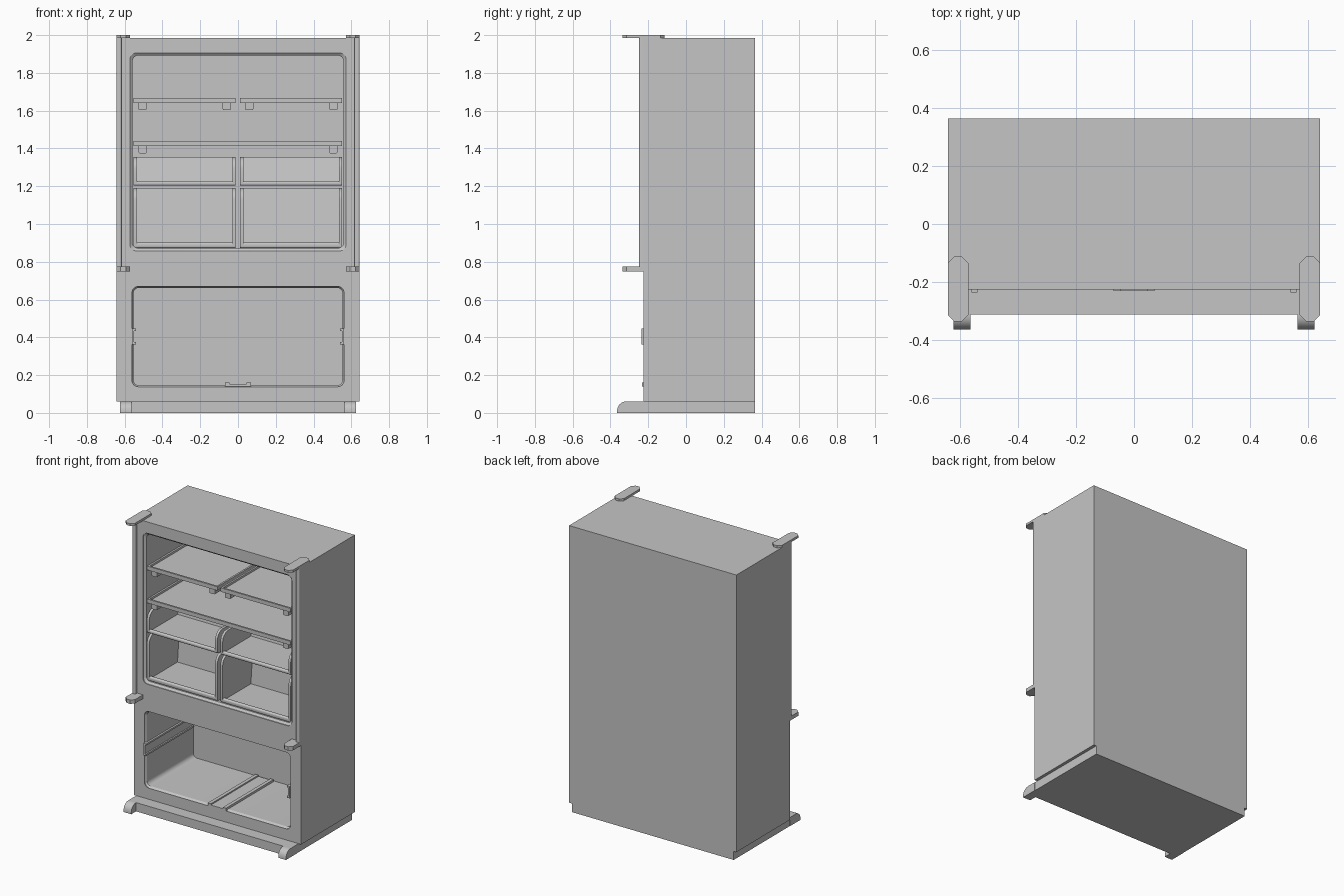
import bpy, bmesh, math

cube = bpy.data.objects.get("Cube")
if cube:
    bpy.data.objects.remove(cube, do_unlink=True)

grey = bpy.data.materials.new("plain grey")
grey.use_nodes = True
grey.diffuse_color = (0.56, 0.56, 0.56, 1)
grey.node_tree.nodes["Principled BSDF"].inputs["Base Color"].default_value = grey.diffuse_color

parts = []


def finish(name, bm):
    bmesh.ops.recalc_face_normals(bm, faces=bm.faces[:])
    mesh = bpy.data.meshes.new(name)
    bm.to_mesh(mesh)
    bm.free()
    mesh.materials.append(grey)
    obj = bpy.data.objects.new(name, mesh)
    bpy.context.collection.objects.link(obj)
    parts.append(obj)
    return obj


def place(axis, u, v, w):
    return {"x": (w, u, v), "y": (u, w, v), "z": (u, v, w)}[axis]


def loft(name, axis, sections):
    """Skin a list of (outline, position) sections along an axis and cap the ends."""
    bm = bmesh.new()
    rings = [[bm.verts.new(place(axis, u, v, w)) for u, v in pts] for pts, w in sections]
    n = len(rings[0])
    for a, b in zip(rings, rings[1:]):
        for i in range(n):
            j = (i + 1) % n
            bm.faces.new((a[i], a[j], b[j], b[i]))
    bm.faces.new(rings[0])
    bm.faces.new(rings[-1])
    return finish(name, bm)


def prism(name, axis, pts, lo, hi):
    return loft(name, axis, [(pts, lo), (pts, hi)])


def rect(u0, u1, v0, v1, radii=(0, 0, 0, 0), steps=6):
    """Rectangle outline; radii run low-low, high-low, high-high, low-high."""
    pts = []
    corners = ((u0, v0, 1, 1), (u1, v0, -1, 1), (u1, v1, -1, -1), (u0, v1, 1, -1))
    for k, ((u, v, su, sv), r) in enumerate(zip(corners, radii)):
        if not r:
            pts.append((u, v))
            continue
        for i in range(steps + 1):
            a = math.pi + (k + i / steps) * math.pi / 2
            pts.append((u + su * r + r * math.cos(a), v + sv * r + r * math.sin(a)))
    return pts


def box(name, x, y, z):
    x = sorted(x)
    return prism(name, "z", rect(*x, *y), *z)


FRONT, BACK = -0.226, 0.365
INNER = -0.208

# Cabinet with two rounded compartments cut out of the front
cabinet = box("cabinet", (-0.643, 0.643), (FRONT, BACK), (0.06, 1.985))
for half, low, high, lip, deep in ((0.572, 0.857, 1.906, 0.014, 0.29),
                                   (0.562, 0.138, 0.67, 0.008, 0.30)):
    outer = rect(-half, half, low, high, (0.035,) * 4)
    inner = rect(-half + lip, half - lip, low + lip, high - lip, (0.03,) * 4)
    cutter = loft("compartment_cutter", "y",
                  [(outer, FRONT - 0.05), (outer, FRONT + 0.006), (inner, INNER), (inner, deep)])
    cutter.hide_render = True
    mod = cabinet.modifiers.new("compartment", "BOOLEAN")
    mod.operation, mod.solver, mod.object = "DIFFERENCE", "EXACT", cutter
    bpy.context.view_layer.objects.active = cabinet
    bpy.ops.object.modifier_apply(modifier=mod.name)
    parts.remove(cutter)
    bpy.data.objects.remove(cutter, do_unlink=True)

# Plinth, feet, hinges and edge strips
box("plinth", (-0.622, 0.622), (-0.312, BACK), (0, 0.061))
for s, side in ((-1, "right"), (1, "left")):
    prism(side + "_foot", "x", rect(-0.365, -0.25, 0, 0.061, (0, 0, 0, 0.05)), s * 0.565, s * 0.624)
    xs = sorted((s * 0.572, s * 0.643))
    prism(side + "_top_hinge", "z", rect(*xs, -0.336, -0.113, (0.022,) * 4, 1), 1.984, 2.0)
    prism(side + "_middle_hinge", "z", rect(*xs, -0.336, -0.2, (0.022, 0.022, 0, 0), 1), 0.748, 0.775)
    xs = sorted((s * 0.617, s * 0.643))
    prism(side + "_edge_strip", "z", rect(*xs, -0.248, -0.22, (0.008, 0.008, 0, 0), 4), 0.77, 1.985)


# Shelves with a raised rim, each on small runners
def shelf(name, x0, x1, z0, z1, runners):
    bm = bmesh.new()
    bmesh.ops.create_cube(bm, size=1)
    for v in bm.verts:
        v.co = (x0 if v.co.x < 0 else x1, INNER if v.co.y < 0 else 0.24, z0 if v.co.z < 0 else z1)
    bm.normal_update()
    top = [f for f in bm.faces if f.normal.z > 0.9]
    bmesh.ops.inset_region(bm, faces=top, thickness=0.018)
    bmesh.ops.inset_region(bm, faces=top, thickness=0.003, depth=-0.012)
    finish(name, bm)
    for x in runners:
        prism(name + "_runner", "y", rect(x - 0.021, x + 0.021, z0 - 0.038, z0 + 0.002, (0.006, 0.006, 0, 0), 3),
              INNER + 0.01, 0.22)


shelf("right_upper_shelf", -0.553, -0.013, 1.641, 1.668, (-0.505, -0.06))
shelf("left_upper_shelf", 0.011, 0.551, 1.641, 1.668, (0.06, 0.505))
shelf("wide_shelf", -0.553, 0.551, 1.412, 1.439, (-0.505, 0.505))


# Open-front bins: rounded side walls, floor, front lip and sloping back
def bin_tray(name, x0, x1, z0, z1, lip, radius):
    wall, rear = 0.017, 0.12
    side = rect(INNER, rear + 0.03, z0, z1, (0.015, 0, 0, radius))
    for x in (x0, x1 - wall):
        prism(name + "_side", "x", side, x, x + wall)
    box(name + "_floor", (x0, x1), (INNER + 0.015, rear + 0.02), (z0, z0 + 0.015))
    prism(name + "_lip", "x", rect(INNER, INNER + 0.025, z0, z0 + lip, (0.01,) * 4, 4), x0 + 0.002, x1 - 0.002)
    prism(name + "_back", "x", [(rear - 0.02, z0), (rear, z0), (rear + 0.03, z1), (rear + 0.01, z1)], x0, x1)


for side, x0, x1 in (("right", -0.553, -0.013), ("left", 0.011, 0.551)):
    bin_tray(side + "_small_bin", x0, x1, 1.203, 1.354, 0.025, 0.06)
    bin_tray(side + "_large_bin", x0, x1, 0.872, 1.19, 0.03, 0.06)

# Channel rails on the walls and floor of the lower compartment
REACH = (-0.236, 0.29)
for s, side in ((-1, "right"), (1, "left")):
    box(side + "_rail_web", (s * 0.551, s * 0.562), REACH, (0.362, 0.446))
    for z in (0.362, 0.434):
        box(side + "_rail_flange", (s * 0.541, s * 0.56), REACH, (z, z + 0.012))
    box("floor_rail_flange", (s * 0.046, s * 0.07), (-0.232, 0.29), (0.14, 0.161))
box("floor_rail_web", (-0.06, 0.06), (-0.232, 0.29), (0.14, 0.152))

# Smooth the curved corners, keep real edges sharp
for obj in bpy.context.scene.objects:
    obj.select_set(obj in parts)
bpy.context.view_layer.objects.active = cabinet
bpy.ops.object.shade_smooth_by_angle(angle=math.radians(30))
